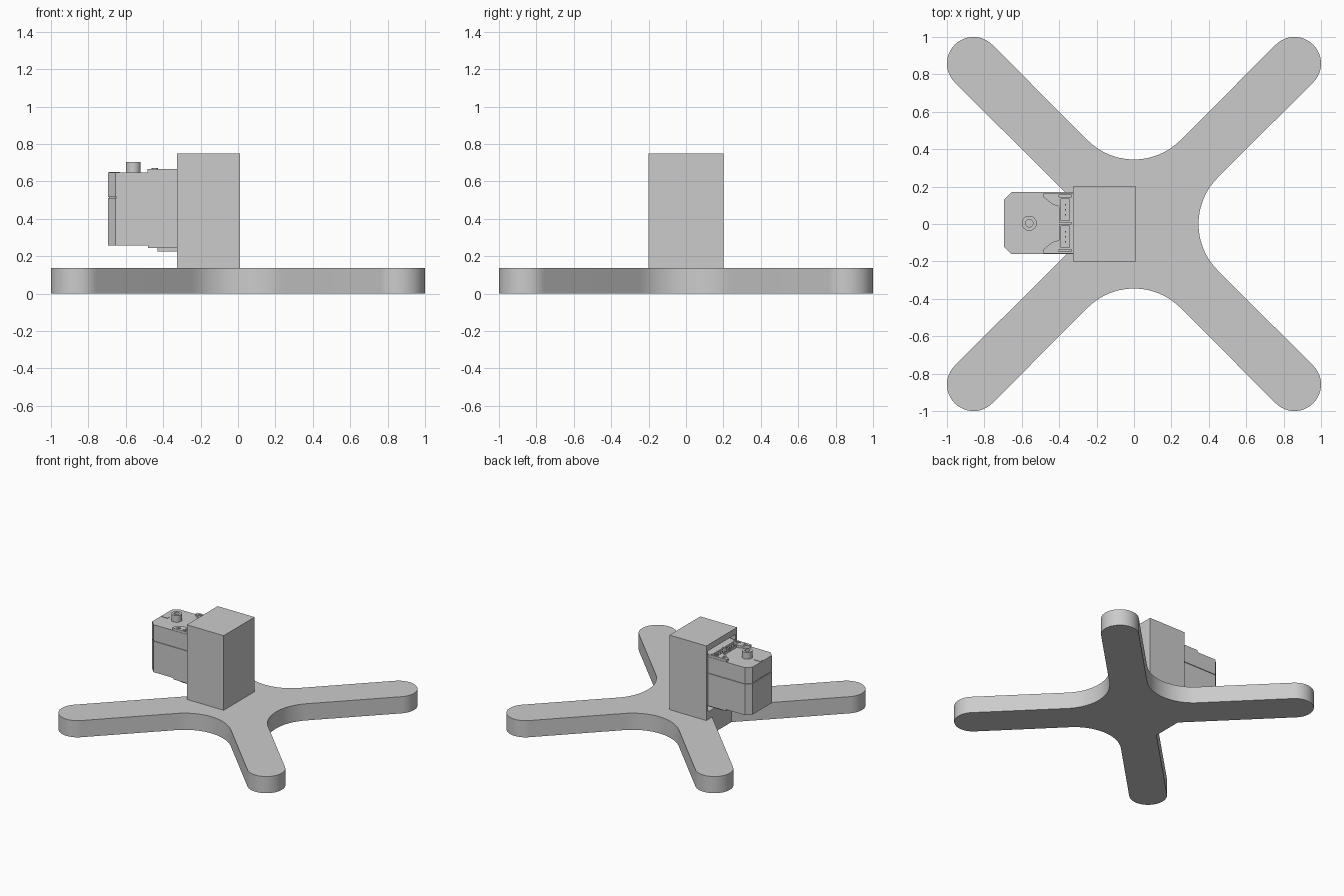
import bpy, bmesh
from math import sin, cos, radians

cube = bpy.data.objects.get("Cube")
if cube:
    bpy.data.objects.remove(cube, do_unlink=True)

grey = bpy.data.materials.new("light grey")
grey.use_nodes = True
colour = (0.6, 0.6, 0.6, 1)
grey.diffuse_color = colour
grey.node_tree.nodes["Principled BSDF"].inputs["Base Color"].default_value = colour


def finish(name, bm, smooth=False):
    bmesh.ops.recalc_face_normals(bm, faces=bm.faces)
    mesh = bpy.data.meshes.new(name)
    bm.to_mesh(mesh)
    bm.free()
    obj = bpy.data.objects.new(name, mesh)
    bpy.context.collection.objects.link(obj)
    mesh.materials.append(grey)
    if smooth:
        bpy.ops.object.select_all(action="DESELECT")
        obj.select_set(True)
        bpy.context.view_layer.objects.active = obj
        bpy.ops.object.shade_smooth_by_angle(angle=radians(30))
    return obj


def prism(name, outline, z0, z1, smooth=False):
    bm = bmesh.new()
    face = bm.faces.new([bm.verts.new((x, y, z0)) for x, y in outline])
    top = bmesh.ops.extrude_face_region(bm, geom=[face])["geom"]
    moved = [v for v in top if isinstance(v, bmesh.types.BMVert)]
    bmesh.ops.translate(bm, verts=moved, vec=(0, 0, z1 - z0))
    return finish(name, bm, smooth)


def box(name, x0, x1, y0, y1, z0, z1):
    return prism(name, [(x0, y0), (x1, y0), (x1, y1), (x0, y1)], z0, z1)


def arc(cx, cy, r, a0, a1, n=24):
    angles = [radians(a0 + (a1 - a0) * i / n) for i in range(n + 1)]
    return [(cx + r * cos(a), cy + r * sin(a)) for a in angles]


def tube(name, cx, cy, r_out, r_in, z0, z1):
    # Ring extruded upward, with a closed floor below the bore
    bm = bmesh.new()
    rings = []
    for r, z in ((r_out, z0), (r_out, z1), (r_in, z1), (r_in, z0 + 0.02)):
        rings.append([bm.verts.new((x, y, z)) for x, y in arc(cx, cy, r, 0, 360, 32)[:-1]])
    for low, high in zip(rings, rings[1:]):
        for i in range(32):
            j = (i + 1) % 32
            bm.faces.new((low[i], low[j], high[j], high[i]))
    bm.faces.new(rings[-1])
    bm.faces.new(rings[0])
    return finish(name, bm, True)


# Four-armed base: round arm ends, filleted crotches, flat cut under the motor
END, ARM_R, FILLET_C, FILLET_R = 0.858, 0.142, 0.695, 0.35
outline = []
for k in range(4):
    a = 45 + 90 * k
    sx, sy = (1 if cos(radians(a)) > 0 else -1), (1 if sin(radians(a)) > 0 else -1)
    outline += arc(sx * END, sy * END, ARM_R, a - 90, a + 90)
    t = a + 45
    if t == 180:
        outline += [(-0.325, 0.125), (-0.325, -0.125)]
    else:
        outline += arc(FILLET_C * cos(radians(t)), FILLET_C * sin(radians(t)),
                       FILLET_R, t + 225, t + 135)
prism("cross_base", outline, 0, 0.137, True)

# Upright block with a pocket in its -x face
BX0, BX1 = -0.325, 0.01
bm = bmesh.new()
bmesh.ops.create_cube(bm, size=1)
for v in bm.verts:
    v.co = (BX1 if v.co.x > 0 else BX0, 0.2 if v.co.y > 0 else -0.2, 0.75 if v.co.z > 0 else 0.13)
bm.normal_update()
side = min(bm.faces, key=lambda f: f.calc_center_median().x)
for depth in (BX0, -0.145):
    if depth == BX0:
        bmesh.ops.inset_individual(bm, faces=[side], thickness=0.02)
    else:
        side = bmesh.ops.extrude_discrete_faces(bm, faces=[side])["faces"][0]
    for v in side.verts:
        v.co = (depth, 0.18 if v.co.y > 0 else -0.18, 0.70 if v.co.z > 0.4 else 0.20)
# Join the pocket walls to the rim
bmesh.ops.remove_doubles(bm, verts=bm.verts, dist=0.0001)
open_edges = [e for e in bm.edges if e.is_boundary]
if open_edges:
    bmesh.ops.bridge_loops(bm, edges=open_edges)
finish("upright_block", bm)


# Motor case in two halves with a thin seam
def case_outline(inset=0.0, x1=-0.155):
    x0, y0, y1, c = -0.695 + inset, -0.161 + inset, 0.17 - inset, 0.04
    return [(x0 + c, y0), (x1, y0), (x1, y1), (x0 + c, y1), (x0, y1 - c), (x0, y0 + c)]


prism("motor_lower_case", case_outline(), 0.258, 0.512)
prism("motor_seam", case_outline(0.006), 0.505, 0.525)
prism("motor_upper_case", case_outline(), 0.518, 0.648)

# Raised rear platforms on the underside
box("underside_step", -0.48, -0.155, -0.155, 0.165, 0.243, 0.26)
box("underside_connector", -0.43, -0.155, -0.13, 0.14, 0.225, 0.25)

# Corner mounts and connector sockets on top
for tag, s in (("left", 1), ("right", -1)):
    c = 0.004
    ys = lambda y: c + s * y
    prism("corner_mount_" + tag,
          [(-0.485, ys(0.163)), (-0.40, ys(0.163)), (-0.40, ys(0.09)),
           (-0.435, ys(0.10)), (-0.485, ys(0.14))], 0.64, 0.667)
    tube("mount_boss_" + tag, -0.445, ys(0.135), 0.017, 0.009, 0.645, 0.671)
    box("case_rail_" + tag, -0.40, -0.155, *sorted((ys(0.15), ys(0.163))), 0.64, 0.667)
    # Socket: four low walls round a row of pins
    y0, y1 = sorted((ys(0.008), ys(0.14)))
    box("socket_front_wall_" + tag, -0.40, -0.39, y0, y1, 0.64, 0.667)
    box("socket_back_wall_" + tag, -0.345, -0.335, y0, y1, 0.64, 0.667)
    box("socket_inner_wall_" + tag, -0.40, -0.335, *sorted((ys(0.005), ys(0.015))), 0.64, 0.667)
    box("socket_outer_wall_" + tag, -0.40, -0.335, *sorted((ys(0.13), ys(0.14))), 0.64, 0.667)
    for i in range(3):
        y = ys(0.045 + 0.027 * i)
        box("pin_%s_%d" % (tag, i), -0.37, -0.363, y - 0.0035, y + 0.0035, 0.64, 0.66)
box("rear_cover", -0.335, -0.155, -0.155, 0.165, 0.64, 0.667)

# Output shaft and the key mark near the free end
tube("output_shaft", -0.56, 0.004, 0.04, 0.02, 0.645, 0.703)
box("key_mark", -0.69, -0.632, -0.012, 0.02, 0.645, 0.651)
